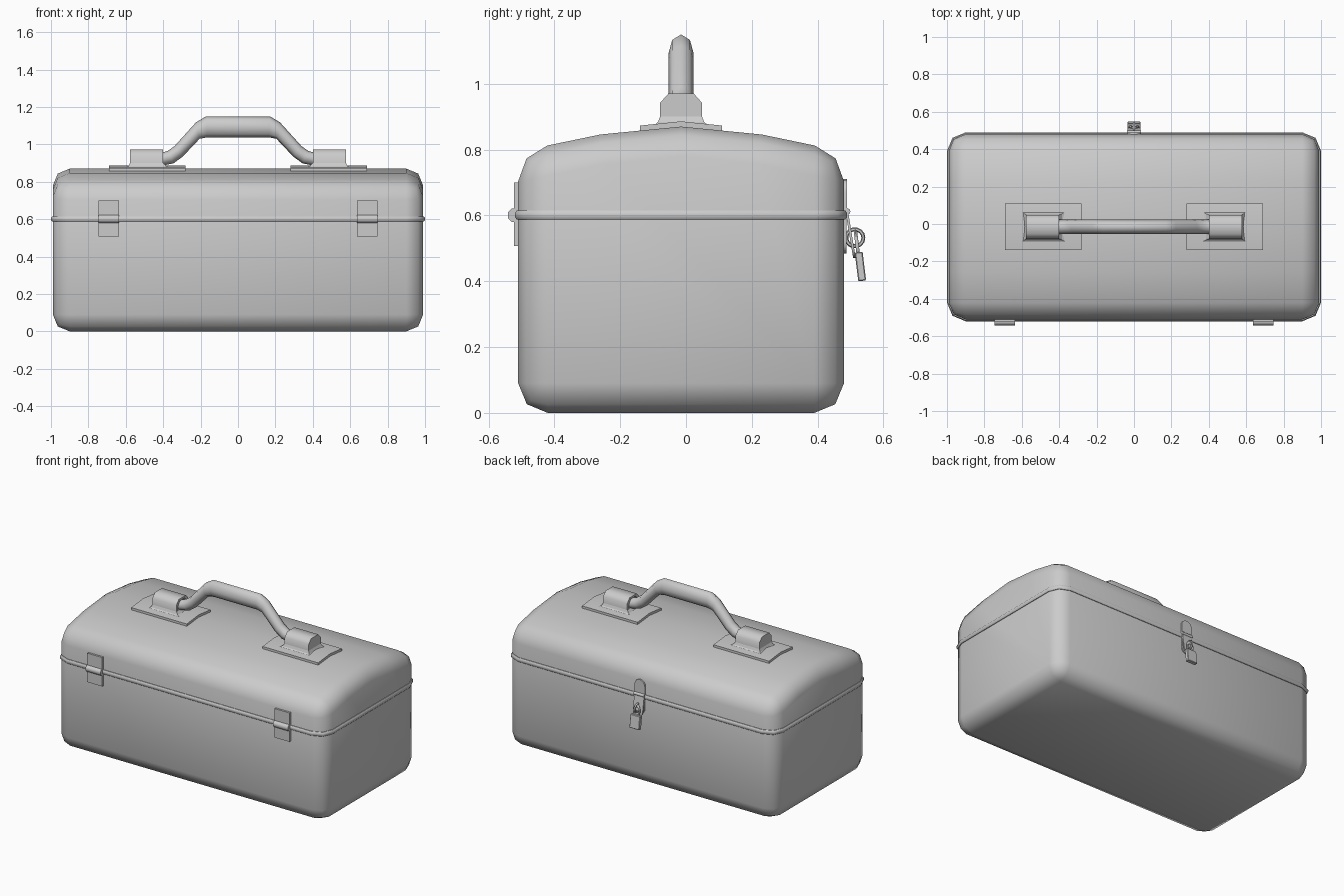
import bpy, bmesh, math
from mathutils import Vector, Matrix

if "Cube" in bpy.data.objects:
    bpy.data.objects.remove(bpy.data.objects["Cube"])

CY = -0.015  # middle of the box in y


def finish(bm, name, angle=40):
    bmesh.ops.recalc_face_normals(bm, faces=bm.faces)
    me = bpy.data.meshes.new(name)
    bm.to_mesh(me)
    bm.free()
    ob = bpy.data.objects.new(name, me)
    bpy.context.collection.objects.link(ob)
    bpy.ops.object.select_all(action='DESELECT')
    ob.select_set(True)
    bpy.context.view_layer.objects.active = ob
    bpy.ops.object.shade_smooth_by_angle(angle=math.radians(angle))
    return ob


def loft_bm(rings, closed=False):
    bm = bmesh.new()
    vs = [[bm.verts.new(p) for p in r] for r in rings]
    n = len(vs[0])
    pairs = list(zip(vs, vs[1:])) + ([(vs[-1], vs[0])] if closed else [])
    for a, b in pairs:
        for i in range(n):
            j = (i + 1) % n
            bm.faces.new((a[i], a[j], b[j], b[i]))
    if not closed:
        bm.faces.new(vs[0])
        bm.faces.new(vs[-1])
    return bm


def loft(name, rings, closed=False, angle=40):
    return finish(loft_bm(rings, closed), name, angle)


def prism_x(name, prof, x0, x1, angle=40):
    return loft(name, [[(x, y, z) for y, z in prof] for x in (x0, x1)], angle=angle)


def torus(name, centre, R, r, rot, stretch=1.0, n=14, m=6):
    rings = []
    for i in range(n):
        a = 2 * math.pi * i / n
        ring = []
        for k in range(m):
            b = 2 * math.pi * k / m
            d = R + r * math.cos(b)
            p = Vector((d * math.cos(a), r * math.sin(b), d * math.sin(a) * stretch))
            ring.append(rot @ p + Vector(centre))
        rings.append(ring)
    return loft(name, rings, True, 60)


# Box shell: crowned profile, outer edges bevelled in two steps
prof = [(-.495, 0), (.495, 0), (.495, .794), (.245, .846), (0, .87), (-.245, .846), (-.495, .794)]
bm = loft_bm([[(x, y + CY, z) for y, z in prof] for x in (-.99, .99)])
bmesh.ops.recalc_face_normals(bm, faces=bm.faces)
edges = [e for e in bm.edges
         if not all(abs(v.co.y - CY) < .3 for v in e.verts)
         or abs(e.verts[0].co.x - e.verts[1].co.x) < .01]
bmesh.ops.bevel(bm, geom=edges, offset=.09, segments=2, profile=.5, affect='EDGES')
finish(bm, "box_body", 50)

# Rim bead around the lid seam
rim_prof = [(-.02, .587), (.004, .587), (.01, .595), (.01, .607), (.004, .615), (-.02, .615)]
R = .09
rings = []
for q, (sx, sy) in enumerate([(1, 1), (-1, 1), (-1, -1), (1, -1)]):
    for s in range(3):
        a = math.radians(90 * q + 45 * s)
        rings.append([(sx * (.99 - R) + (R + d) * math.cos(a),
                       CY + sy * (.495 - R) + (R + d) * math.sin(a), z) for d, z in rim_prof])
loft("rim_bead", rings, True)

# Handle: eight-sided loft between upper and lower outline points
half = [((-.57, .955), (-.57, .885)), ((-.41, .955), (-.41, .885)),
        ((-.375, .965), (-.345, .898)), ((-.34, .99), (-.295, .935)),
        ((-.225, 1.117), (-.205, 1.03)), ((-.17, 1.15), (-.165, 1.037))]
path = half + [((-a[0], a[1]), (-b[0], b[1])) for a, b in reversed(half)]
rings = []
for (tx, tz), (bx, bz) in path:
    ring = []
    for k in range(8):
        a = math.pi / 4 * k
        t = .5 + .5 * math.sin(a)
        ring.append((bx + (tx - bx) * t, CY + .038 * math.cos(a), bz + (tz - bz) * t))
    rings.append(ring)
loft("handle", rings, angle=60)

# Handle mounts on both sides: bent plate, flared skirt, open sleeve
for s, side in ((-1, "left"), (1, "right")):
    plate = [(-.125, .855), (0, .866), (.125, .855), (.125, .873), (0, .886), (-.125, .873)]
    prism_x("mount_plate_" + side, [(y + CY, z) for y, z in plate], s * .69, s * .28, 20)

    def rect(xa, xb, w, z):
        return [(s * xa, CY - w, z), (s * xb, CY - w, z), (s * xb, CY + w, z), (s * xa, CY + w, z)]
    loft("mount_skirt_" + side, [rect(.605, .35, .09, .868), rect(.585, .385, .07, .884),
                                 rect(.577, .40, .064, .90)], angle=20)
    outer = [(.064, .885), (.064, .942), (.038, .971), (-.038, .971), (-.064, .942), (-.064, .885)]
    inner = [(.044, .889), (.044, .932), (.026, .958), (-.026, .958), (-.044, .932), (-.044, .889)]
    xs = [(.577, outer), (.40, outer), (.40, inner), (.45, inner)]
    loft("mount_sleeve_" + side, [[(s * x, y + CY, z) for y, z in p] for x, p in xs], angle=50)

# Front hinges: two leaves and a knuckle
for s, side in ((-1, "left"), (1, "right")):
    x0, x1 = s * .692 - .055, s * .692 + .055
    for part, za, zb in (("upper", .603, .70), ("lower", .507, .597)):
        prism_x(f"hinge_{part}_leaf_{side}", [(-.50, za), (-.523, za), (-.523, zb), (-.50, zb)], x0, x1)
    knuckle = [(-.522 + .021 * math.cos(math.pi / 4 * k + .39),
                .601 + .022 * math.sin(math.pi / 4 * k + .39)) for k in range(8)]
    prism_x("hinge_knuckle_" + side, knuckle, x0, x1, 50)


# Back hasp: plates with rounded ends drawn in x-z, given thickness in y
def tab(name, ztop, zbot, w, ytop, ybot, th, round_top=True, round_bot=False):
    pts = []
    for rnd, z, sign in ((round_top, ztop, 1), (round_bot, zbot, -1)):
        if rnd:
            for k in range(9):
                a = math.pi * k / 8
                pts.append((sign * w * math.cos(a), z - sign * w + sign * w * math.sin(a)))
        else:
            pts += [(sign * w, z), (-sign * w, z)]

    def yat(z):
        return ytop + (ybot - ytop) * (ztop - z) / (ztop - zbot)
    return loft(name, [[(x, yat(z) + o, z) for x, z in pts] for o in (0, th)])


tab("hasp_upper_plate", .71, .605, .038, .477, .477, .012)
tab("hasp_lower_plate", .60, .485, .034, .477, .477, .010, False, True)
tab("hasp_strap", .615, .47, .036, .484, .508, .008, False, True)
prism_x("hasp_pin", [(.49 + .010 * math.cos(math.pi / 4 * k), .612 + .010 * math.sin(math.pi / 4 * k))
                     for k in range(8)], -.038, .038, 50)

# Staple ring, padlock shackle and padlock body
torus("staple_ring", (0, .513, .532), .026, .006, Matrix.Rotation(math.pi / 2, 3, 'Z'))
tilt = Matrix.Rotation(math.radians(7), 3, 'X')
torus("padlock_shackle", (0, .520, .510), .021, .006, tilt, 1.8)
bm = bmesh.new()
bmesh.ops.create_cube(bm, size=1, matrix=Matrix.Translation((0, .530, .445)) @ tilt.to_4x4()
                      @ Matrix.Diagonal((.072, .024, .088, 1)))
bmesh.ops.bevel(bm, geom=bm.edges[:], offset=.003, segments=1, affect='EDGES')
finish(bm, "padlock_body", 30)
